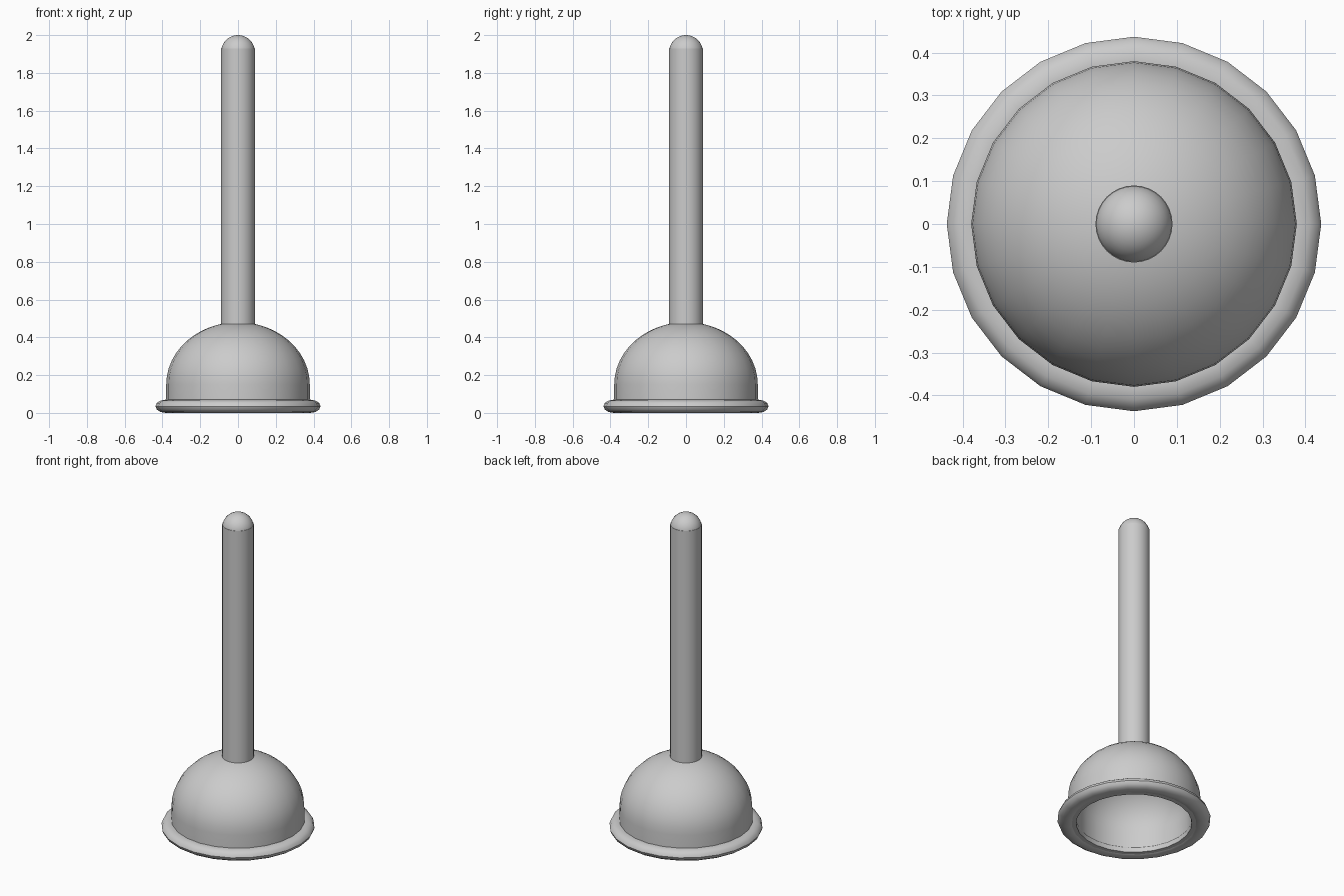
import bpy, bmesh, math

old = bpy.data.objects.get("Cube")
if old:
    bpy.data.objects.remove(old, do_unlink=True)

GREY = (0.6, 0.6, 0.6, 1.0)
mat = bpy.data.materials.new("plain grey")
mat.use_nodes = True
mat.diffuse_color = GREY
mat.node_tree.nodes["Principled BSDF"].inputs["Base Color"].default_value = GREY


def arc(rx, rz, cz, start, end, steps, cx=0.0):
    """Points (radius, z) along an elliptical arc, angles in degrees."""
    angles = [math.radians(start + (end - start) * i / steps) for i in range(steps + 1)]
    return [(cx + rx * math.cos(a), cz + rz * math.sin(a)) for a in angles]


def lathe(name, profile, sides, smooth_angle=35):
    """Spin a (radius, z) profile around the z axis."""
    bm = bmesh.new()
    verts = [bm.verts.new((max(r, 0.0), 0, z)) for r, z in profile]
    edges = [bm.edges.new(pair) for pair in zip(verts, verts[1:])]
    bmesh.ops.spin(bm, geom=verts + edges, axis=(0, 0, 1), cent=(0, 0, 0),
                   steps=sides, angle=math.tau)
    bmesh.ops.remove_doubles(bm, verts=bm.verts, dist=1e-4)
    bmesh.ops.recalc_face_normals(bm, faces=bm.faces)
    mesh = bpy.data.meshes.new(name)
    bm.to_mesh(mesh)
    bm.free()
    mesh.materials.append(mat)
    obj = bpy.data.objects.new(name, mesh)
    bpy.context.collection.objects.link(obj)
    bpy.ops.object.select_all(action="DESELECT")
    obj.select_set(True)
    bpy.context.view_layer.objects.active = obj
    bpy.ops.object.shade_smooth_by_angle(angle=math.radians(smooth_angle))
    return obj


# Hollow rubber cup: short straight wall, slightly flattened dome, open below
CUP_Z, CUP_BASE, WALL = 0.15, 0.005, 0.05
outer = [(0.38, CUP_BASE)] + arc(0.38, 0.33, CUP_Z, 0, 90, 12)
inner = arc(0.38 - WALL, 0.33 - WALL, CUP_Z, 90, 0, 12) + [(0.38 - WALL, CUP_BASE)]
lathe("rubber_cup", outer + inner + outer[:1], 24)

# Flattened rolled lip around the cup's mouth
lathe("cup_lip", arc(0.054, 0.035, 0.035, 0, 360, 12, cx=0.383), 24)

# Straight handle shaft, closed at both ends
lathe("handle_shaft", [(0, 0.46), (0.09, 0.46), (0.09, 1.928), (0, 1.928)], 32)

# Rounded tip of the handle
lathe("handle_tip", [(0, 1.9)] + arc(0.09, 0.09, 1.91, 0, 90, 8), 32)
